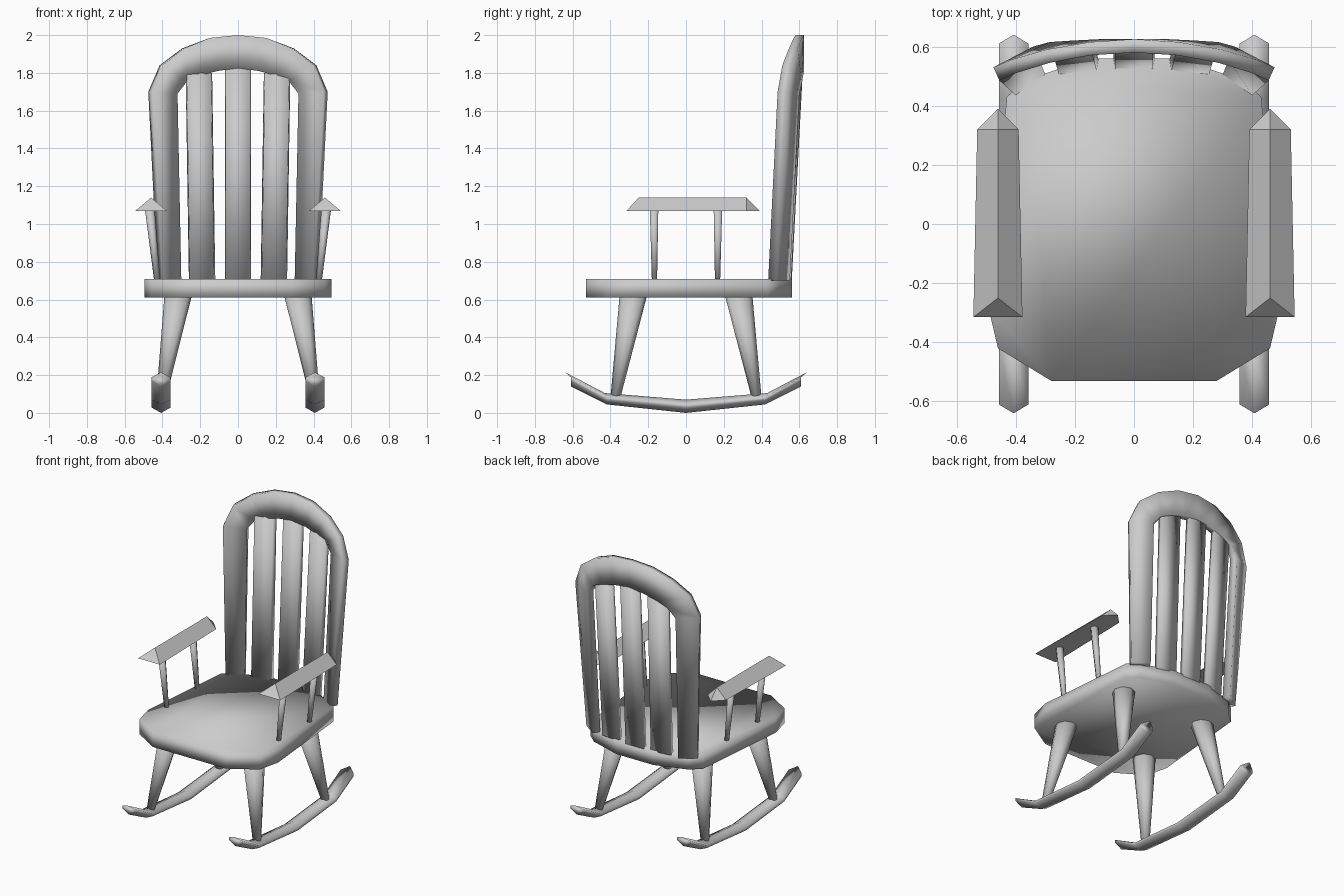
import bpy, bmesh, math
from mathutils import Vector

if "Cube" in bpy.data.objects:
    bpy.data.objects.remove(bpy.data.objects["Cube"], do_unlink=True)

GREY = (0.6, 0.6, 0.6, 1)
paint = bpy.data.materials.new("plain_grey")
paint.use_nodes = True
paint.diffuse_color = GREY
paint.node_tree.nodes["Principled BSDF"].inputs["Base Color"].default_value = GREY


def loft(name, rings, smooth=True):
    """Skin a list of equal rings of points and cap both ends."""
    bm = bmesh.new()
    loops = [[bm.verts.new(p) for p in ring] for ring in rings]
    n = len(loops[0])
    for a, b in zip(loops, loops[1:]):
        for i in range(n):
            j = (i + 1) % n
            bm.faces.new((a[i], a[j], b[j], b[i]))
    bm.faces.new(loops[0])
    bm.faces.new(loops[-1])
    bmesh.ops.recalc_face_normals(bm, faces=bm.faces)
    for f in bm.faces:
        f.smooth = smooth
    mesh = bpy.data.meshes.new(name)
    bm.to_mesh(mesh)
    bm.free()
    mesh.materials.append(paint)
    obj = bpy.data.objects.new(name, mesh)
    bpy.context.collection.objects.link(obj)
    return obj


def spindle(name, low, high, r_low, r_high, sides=8):
    """Tapered round stick with level ends."""
    rings = []
    for c, r in ((low, r_low), (high, r_high)):
        rings.append([Vector(c) + Vector((r * math.cos(a), r * math.sin(a), 0))
                      for a in (math.tau * i / sides for i in range(sides))])
    return loft(name, rings)


# Seat: angular slab
half = [(0.28, -0.53), (0.46, -0.42), (0.495, -0.27), (0.43, 0.43), (0.36, 0.49), (0.14, 0.56)]
outline = half + [(-x, y) for x, y in reversed(half)]
loft("seat", [[(x, y, z) for x, y in outline] for z in (0.61, 0.71)])

# Backrest frame: a plank bent into an arch, (front outer edge, front inner edge, sideways shift)
stations = [
    ((0.40, 0.435, 0.70), (0.30, 0.505, 0.70), 0.025),
    ((0.455, 0.485, 1.70), (0.32, 0.555, 1.69), 0.02),
    ((0.40, 0.51, 1.84), (0.27, 0.57, 1.755), 0.015),
    ((0.285, 0.545, 1.93), (0.20, 0.575, 1.785), 0.01),
    ((0.15, 0.57, 1.985), (0.11, 0.58, 1.81), 0.0),
    ((0, 0.58, 2.0), (0, 0.58, 1.825), 0.0),
]


def arch_ring(outer, inner, shift, side):
    back = Vector((shift, 0.045, 0))
    pts = [Vector(outer), Vector(inner), Vector(inner) + back, Vector(outer) + back]
    return [(p.x * side, p.y, p.z) for p in pts]


rings = [arch_ring(*s, 1) for s in stations]
rings += [arch_ring(*s, -1) for s in reversed(stations[:-1])]
loft("backrest_frame", rings)

# Backrest slats: slightly fanned, narrower in front
for name, side in (("right", -1), ("middle", 0), ("left", 1)):
    slat = []
    for cx, y, z in ((0.19, 0.525, 0.70), (0.207, 0.585, 1.80 if side else 1.84)):
        y -= 0.012 * abs(side)
        turn = -0.008 * side
        slat.append([(cx * side + dx, y + dy + turn * dx / 0.07, z)
                     for dx, dy in ((-0.064, 0), (0.064, 0), (0.07, 0.035), (-0.07, 0.035))])
    loft(name + "_slat", slat)

for side, label in ((1, "left"), (-1, "right")):
    # Armrest: ridged wedge with a pointed back end
    x = 0.46 * side
    base = [(x - 0.083, -0.315), (x + 0.083, -0.315), (x + 0.07, 0.32), (x, 0.39), (x - 0.07, 0.32)]
    bm = bmesh.new()
    a, b, c, d, e = [bm.verts.new((px, py, 1.07)) for px, py in base]
    front, rear = [bm.verts.new((x, py, 1.14)) for py in (-0.25, 0.32)]
    for face in ((a, b, c, d, e), (a, b, front), (b, c, rear, front),
                 (e, a, front, rear), (c, d, rear), (d, e, rear)):
        bm.faces.new(face)
    bmesh.ops.recalc_face_normals(bm, faces=bm.faces)
    mesh = bpy.data.meshes.new(label + "_armrest")
    bm.to_mesh(mesh)
    bm.free()
    mesh.materials.append(paint)
    arm = bpy.data.objects.new(label + "_armrest", mesh)
    bpy.context.collection.objects.link(arm)

    # Arm posts and legs, front and back
    for end, word in ((-1, "front"), (1, "back")):
        spindle(f"{label}_{word}_arm_post", (0.428 * side, 0.167 * end, 0.70),
                (0.467 * side, 0.169 * end, 1.08), 0.016, 0.026, 6)
        spindle(f"{label}_{word}_leg", (0.405 * side, 0.372 * end, 0.09),
                (0.318 * side, 0.28 * end, 0.615), 0.027, 0.072)

    # Rocker: keel-shaped bar, (y, top z, keel y, keel z)
    profile = [(0.64, 0.215, 0.61, 0.14), (0.43, 0.105, 0.42, 0.045), (0, 0.07, 0, 0)]
    profile += [(-ty, tz, -ky, kz) for ty, tz, ky, kz in reversed(profile[:-1])]
    rx = 0.407 * side
    bars = []
    for ty, tz, ky, kz in profile:
        mid_y, mid_z = ky, kz + 0.65 * (tz - kz)
        low_z = kz + 0.4 * (tz - kz)
        bars.append([(rx, ty, tz), (rx + 0.05, mid_y, mid_z), (rx + 0.05, mid_y, low_z),
                     (rx, ky, kz), (rx - 0.05, mid_y, low_z), (rx - 0.05, mid_y, mid_z)])
    loft(label + "_rocker", bars)
